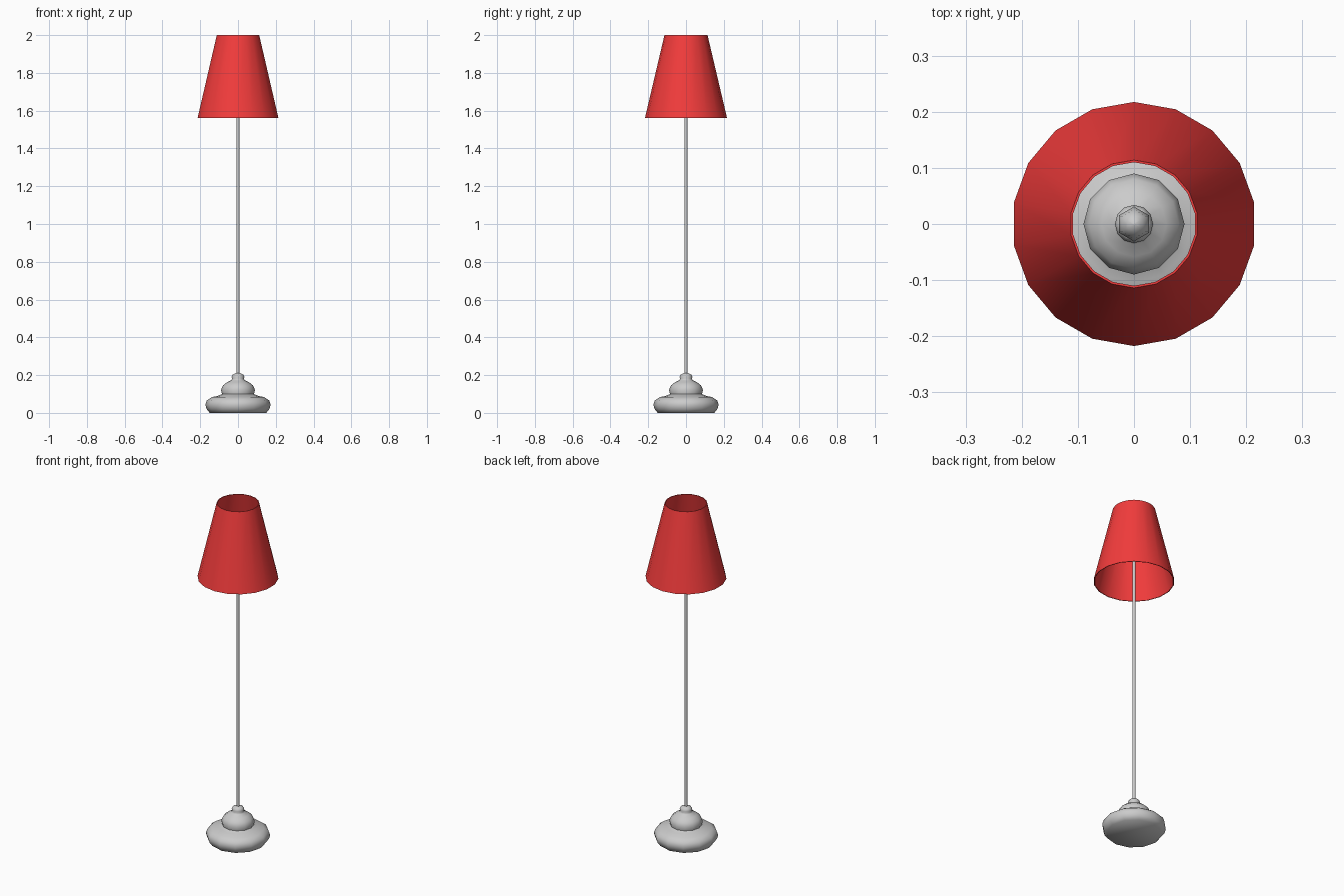
import bpy, bmesh
from math import cos, sin, pi, radians

if "Cube" in bpy.data.objects:
    bpy.data.objects.remove(bpy.data.objects["Cube"])


def lathe(name, profile, sides, closed=False, angle=60):
    """Revolve an (r, z) profile about z, with one vertex on the +y axis."""
    bm = bmesh.new()
    rings = []
    for r, z in profile:
        rings.append([bm.verts.new((r * cos(pi / 2 + 2 * pi * i / sides),
                                    r * sin(pi / 2 + 2 * pi * i / sides), z))
                      for i in range(sides)])
    pairs = list(zip(rings, rings[1:]))
    if closed:
        pairs.append((rings[-1], rings[0]))
    else:
        bm.faces.new(rings[0])
        bm.faces.new(rings[-1])
    for a, b in pairs:
        for i in range(sides):
            j = (i + 1) % sides
            bm.faces.new((a[i], a[j], b[j], b[i]))
    bmesh.ops.recalc_face_normals(bm, faces=bm.faces)
    mesh = bpy.data.meshes.new(name)
    bm.to_mesh(mesh)
    bm.free()
    obj = bpy.data.objects.new(name, mesh)
    bpy.context.collection.objects.link(obj)
    bpy.ops.object.select_all(action='DESELECT')
    obj.select_set(True)
    bpy.context.view_layer.objects.active = obj
    bpy.ops.object.shade_smooth_by_angle(angle=radians(angle))
    return obj


# Turned base: wide foot, upper bulge and small knob
lathe("base", [(0.15, 0), (0.166, 0.02), (0.173, 0.043), (0.165, 0.066),
               (0.14, 0.083), (0.105, 0.091), (0.085, 0.1), (0.09, 0.122),
               (0.08, 0.145), (0.058, 0.163), (0.036, 0.173), (0.031, 0.18),
               (0.034, 0.191), (0.028, 0.203), (0.012, 0.21)], 12)

# Thin pole
lathe("pole", [(0.009, 0.2), (0.009, 1.74)], 6)

# Bulb hidden inside the shade
lathe("bulb", [(0.014, 1.72), (0.016, 1.75), (0.027, 1.78), (0.031, 1.805),
               (0.026, 1.83), (0.014, 1.845), (0.002, 1.85)], 6)

# Hollow tapered shade
shade = lathe("shade", [(0.2175, 1.56), (0.114, 2.0), (0.110, 2.0),
                        (0.2135, 1.56)], 18, closed=True)
red = bpy.data.materials.new("red_fabric")
red.diffuse_color = (0.9, 0.045, 0.045, 1)
red.use_nodes = True
red.node_tree.nodes["Principled BSDF"].inputs["Base Color"].default_value = red.diffuse_color
shade.data.materials.append(red)
